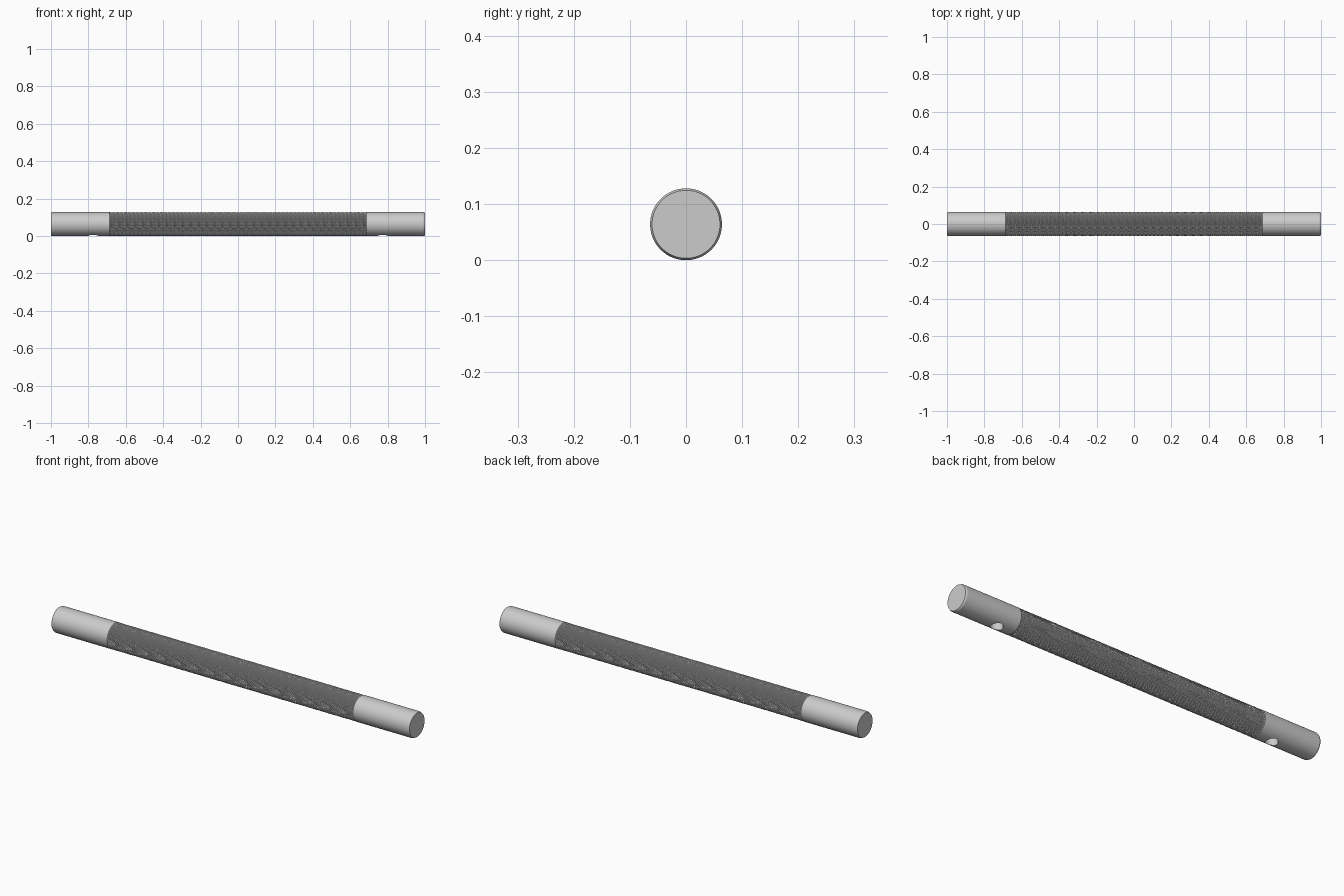
import bpy, bmesh, math

if "Cube" in bpy.data.objects:
    bpy.data.objects.remove(bpy.data.objects["Cube"])

R = 0.064            # bar radius
KNURL = 0.685        # half length of the knurled grip
DEPTH = 0.003        # knurl depth
N = 96               # sides around
STEPS = 320          # knurl rows along the grip
HOLE_X, HOLE_R, HOLE_DEPTH = 0.775, 0.029, 0.06

bm = bmesh.new()


def ring(x, radius):
    """Ring of vertices around the bar axis; radius is a function of index."""
    out = []
    for i in range(N):
        a = 2 * math.pi * i / N
        r = radius(i)
        out.append(bm.verts.new((x, r * math.cos(a), R + r * math.sin(a))))
    return out


def const(r):
    return lambda i: r


# Rings: chamfered end, plain sleeve, knurled grip, plain sleeve, chamfered end
end = [(1.0, R - 0.0035), (0.992, R), (KNURL + 0.002, R)]
rings = [ring(-x, const(r)) for x, r in end]
first = len(rings)
for j in range(STEPS + 1):
    x = -KNURL + 2 * KNURL * j / STEPS
    rings.append(ring(x, lambda i: R - (DEPTH if (i + j) % 2 == 0 else 0)))
last = len(rings) - 1
rings += [ring(x, const(r)) for x, r in reversed(end)]

# Skin; in the grip, quads split along the grooves to give diamond pyramids
for k in range(len(rings) - 1):
    a, b = rings[k], rings[k + 1]
    for i in range(N):
        n = (i + 1) % N
        if first <= k < last:
            if (i + k - first) % 2 == 0:
                bm.faces.new((a[i], a[n], b[n]))
                bm.faces.new((a[i], b[n], b[i]))
            else:
                bm.faces.new((a[i], a[n], b[i]))
                bm.faces.new((a[n], b[n], b[i]))
        else:
            bm.faces.new((a[i], a[n], b[n], b[i]))
bm.faces.new(rings[0])
bm.faces.new(rings[-1])
bmesh.ops.recalc_face_normals(bm, faces=bm.faces)

mesh = bpy.data.meshes.new("knurled_bar")
bm.to_mesh(mesh)
bm.free()
bar = bpy.data.objects.new("knurled_bar", mesh)
bpy.context.collection.objects.link(bar)

# Blind mounting holes in the underside of both sleeves
for side in (-1, 1):
    bpy.ops.mesh.primitive_cylinder_add(
        vertices=48, radius=HOLE_R, depth=HOLE_DEPTH * 2,
        location=(side * HOLE_X, 0, 0))
    cutter = bpy.context.object
    cutter.name = "hole_cutter"
    cutter.hide_render = True
    mod = bar.modifiers.new("mounting_hole", 'BOOLEAN')
    mod.operation = 'DIFFERENCE'
    mod.solver = 'EXACT'
    mod.object = cutter
    bpy.ops.object.select_all(action='DESELECT')
    bar.select_set(True)
    bpy.context.view_layer.objects.active = bar
    bpy.ops.object.modifier_apply(modifier=mod.name)
    bpy.data.objects.remove(cutter)

bpy.ops.object.shade_smooth_by_angle(angle=math.radians(20))
